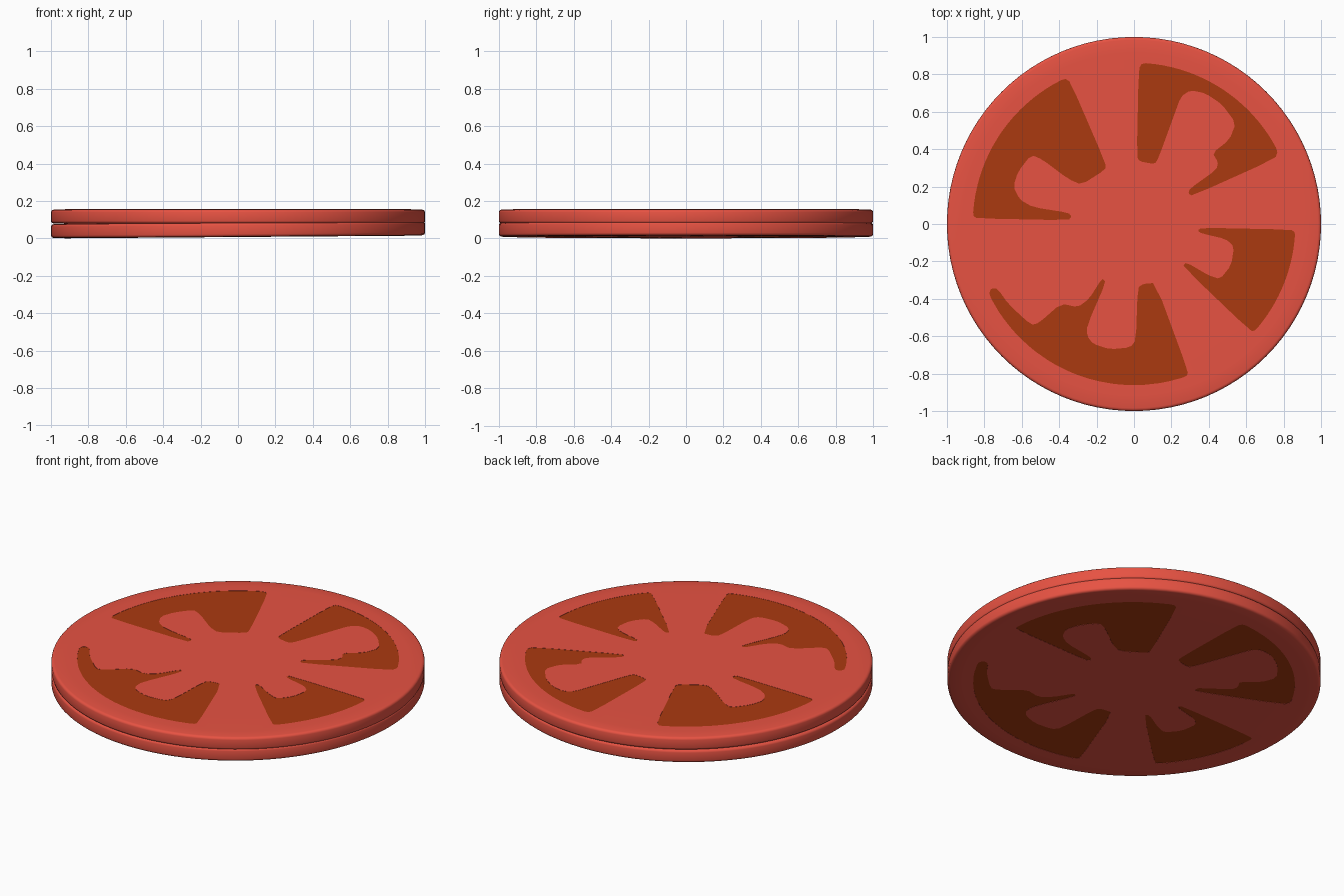
import bpy, bmesh
from math import cos, sin, pi, radians

if "Cube" in bpy.data.objects:
    bpy.data.objects.remove(bpy.data.objects["Cube"])

T = 0.078          # slice thickness
RECESS = 0.001     # seed gel sits almost flush with the cut face


def arc(a0, a1, n=10, r=0.863):
    angles = [radians(a0 + (a1 - a0) * i / n) for i in range(n + 1)]
    return [(r * cos(a), r * sin(a)) for a in angles]


def soften(pts, k=0.2):
    # Corner cutting, so the outlines read as soft curves
    out = []
    for (ax, ay), (bx, by) in zip(pts, pts[1:] + pts[:1]):
        out += [(ax + (bx - ax) * t, ay + (by - ay) * t) for t in (k, 1 - k)]
    return out


# Seed pocket outlines: outer arc, then the ragged inner side
pocket_a = arc(87, 27) + [
    (.755, .35), (.31, .15), (.29, .165), (.30, .19), (.44, .29), (.45, .33), (.42, .38),
    (.51, .45), (.545, .54), (.47, .64), (.38, .70), (.30, .715), (.25, .68), (.21, .57),
    (.13, .35), (.11, .32), (.03, .335), (.015, .36), (.025, .83)]
pocket_b = arc(115.5, 177) + [
    (-.84, .03), (-.35, .02), (-.335, .04), (-.35, .06), (-.54, .09), (-.61, .13),
    (-.645, .2), (-.62, .28), (-.55, .37), (-.49, .345), (-.35, .24), (-.28, .21),
    (-.155, .29), (-.15, .32), (-.34, .76)]
pocket_c = arc(-3, -41) + [
    (.625, -.575), (.26, -.225), (.28, -.205), (.40, -.275), (.46, -.295), (.52, -.22),
    (.535, -.12), (.49, -.08), (.36, -.05), (.34, -.035), (.36, -.02), (.84, -.03)]
pocket_d = arc(-71, -154) + [
    (-.765, -.345), (-.73, -.345), (-.67, -.43), (-.55, -.54), (-.51, -.53), (-.39, -.425),
    (-.30, -.445), (-.24, -.4), (-.17, -.29), (-.15, -.31), (-.25, -.54), (-.25, -.6),
    (-.22, -.64), (-.13, -.67), (-.02, -.66), (.01, -.62), (.02, -.34), (.05, -.32),
    (.115, -.315), (.29, -.79)]
pockets = [soften(p) for p in (pocket_a, pocket_b, pocket_c, pocket_d)]


def add_loop(bm, pts, z):
    vs = [bm.verts.new((x, y, z)) for x, y in pts]
    es = [bm.edges.new((vs[i - 1], vs[i])) for i in range(len(vs))]
    return vs, es


def bridge(bm, a, b):
    for i in range(len(a)):
        bm.faces.new((a[i - 1], a[i], b[i], b[i - 1]))


def cap(bm, edges):
    bmesh.ops.triangle_fill(bm, use_beauty=True, use_dissolve=False, edges=edges)


def finish(bm, name, mat):
    bmesh.ops.recalc_face_normals(bm, faces=bm.faces)
    me = bpy.data.meshes.new(name)
    bm.to_mesh(me)
    bm.free()
    me.materials.append(mat)
    ob = bpy.data.objects.new(name, me)
    bpy.context.collection.objects.link(ob)
    bpy.ops.object.select_all(action='DESELECT')
    ob.select_set(True)
    bpy.context.view_layer.objects.active = ob
    bpy.ops.object.shade_smooth_by_angle(angle=radians(40))
    return ob


def material(name, color):
    m = bpy.data.materials.new(name)
    m.diffuse_color = color
    m.use_nodes = True
    m.node_tree.nodes["Principled BSDF"].inputs["Base Color"].default_value = m.diffuse_color
    return m


flesh_mat = material("flesh_red", (0.80, 0.085, 0.055, 1))
gel_mat = material("seed_gel_brown", (0.41, 0.042, 0.005, 1))
h = T / 2

# Flesh: rounded rim with flat faces pierced by the pockets
bm = bmesh.new()
r = 0.016
profile = [(0.92, h), (1 - r, h - .002)]
profile += [(1 - r + r * sin(a), h - r + r * cos(a) - .002 * cos(a))
            for a in (pi / 6, pi / 3, pi / 2)]
profile += [(x, -z) for x, z in reversed(profile)]
rings = [add_loop(bm, arc(0, 360 - 3.75, 95, x), z) for x, z in profile]
for (a, _), (b, _) in zip(rings, rings[1:]):
    bridge(bm, a, b)
top_edges, bottom_edges = list(rings[0][1]), list(rings[-1][1])
for pts in pockets:
    tv, te = add_loop(bm, pts, h)
    bv, be = add_loop(bm, pts, -h)
    bridge(bm, tv, bv)
    top_edges += te
    bottom_edges += be
cap(bm, top_edges)
cap(bm, bottom_edges)
flesh = finish(bm, "upper_slice_flesh", flesh_mat)

# Seed gel: slightly thinner plugs filling the pockets
bm = bmesh.new()
for pts in pockets:
    tv, te = add_loop(bm, pts, h - RECESS)
    bv, be = add_loop(bm, pts, -h + RECESS)
    bridge(bm, tv, bv)
    cap(bm, te)
    cap(bm, be)
gel = finish(bm, "upper_slice_gel", gel_mat)

# Lower slice: the same slice flipped over and slightly tilted
for ob, name in ((flesh, "lower_slice_flesh"), (gel, "lower_slice_gel")):
    ob.location.z = 0.117
    low = ob.copy()
    low.name = name
    low.location.z = 0.0465
    low.rotation_euler = (0, pi - 0.0075, 0)
    bpy.context.collection.objects.link(low)
